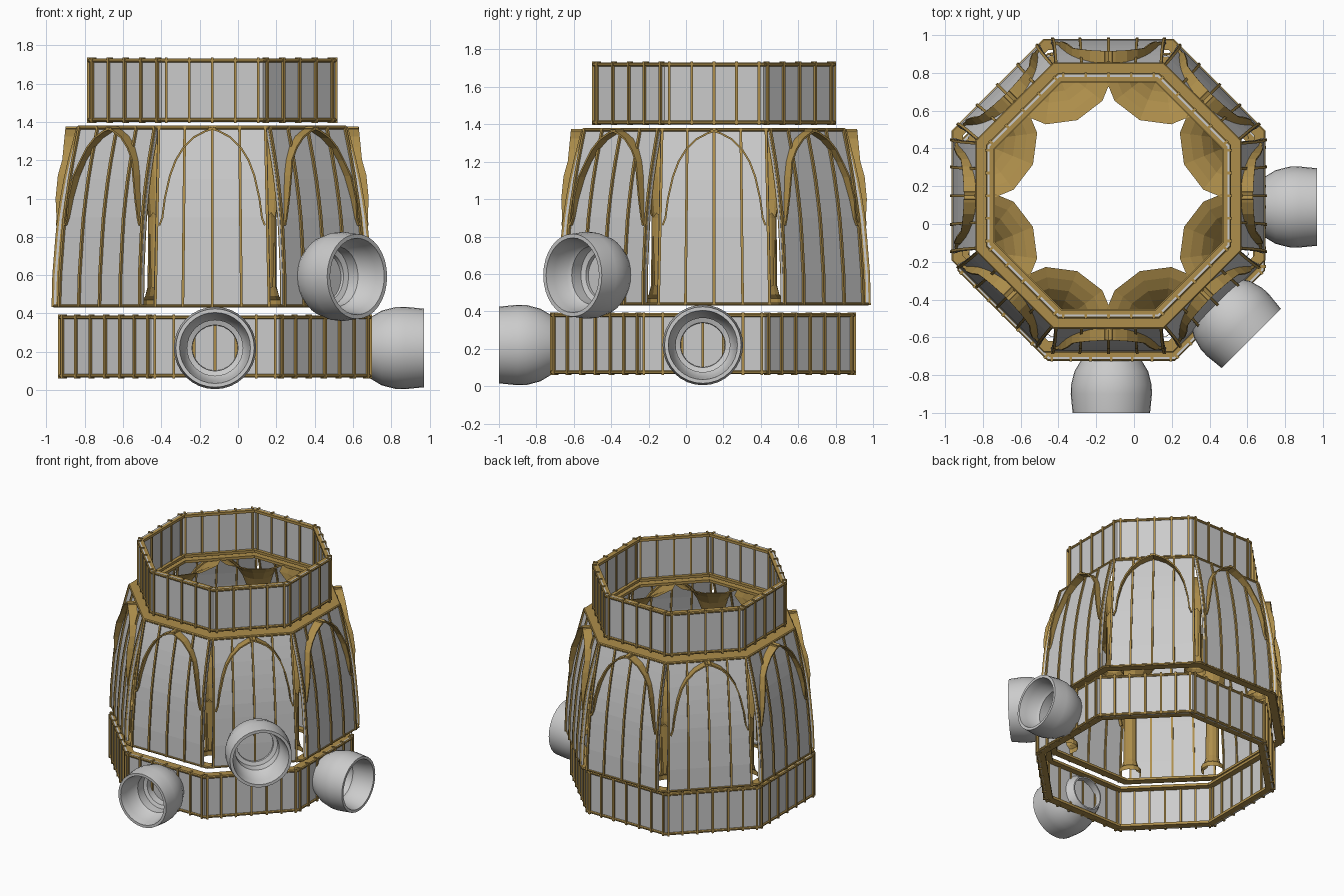
import bpy, bmesh, math
from mathutils import Matrix, Vector

if "Cube" in bpy.data.objects:
    bpy.data.objects.remove(bpy.data.objects["Cube"])

gold = bpy.data.materials.new("gold")
gold.diffuse_color = (0.42, 0.27, 0.07, 1)
gold.use_nodes = True
gold.node_tree.nodes["Principled BSDF"].inputs["Base Color"].default_value = gold.diffuse_color
T8 = math.tan(math.pi / 8)
BODY, BASE = Vector((-.135, .15, 0)), Vector((-.12, .09, 0))


def finish(name, bm, mat=None, smooth=False, thick=0):
    bmesh.ops.recalc_face_normals(bm, faces=bm.faces)
    me = bpy.data.meshes.new(name)
    bm.to_mesh(me)
    bm.free()
    ob = bpy.data.objects.new(name, me)
    bpy.context.collection.objects.link(ob)
    if mat:
        me.materials.append(mat)
    if thick:
        m = ob.modifiers.new("thickness", 'SOLIDIFY')
        m.thickness, m.offset = thick, 0
    if smooth:
        bpy.context.view_layer.objects.active = ob
        ob.select_set(True)
        bpy.ops.object.shade_smooth_by_angle(angle=math.radians(30))
        ob.select_set(False)
    return ob


def point(c, k, u, a, z):
    # point on octagon side k: u along the side, a outward, z up
    t = k * math.pi / 4
    return c + Vector((a * math.cos(t) - u * math.sin(t), a * math.sin(t) + u * math.cos(t), z))


def lathe(bm, prof, n, mat, closed=False, phase=0):
    rows = []
    for r, z in prof:
        rows.append([bm.verts.new(mat @ Vector((r * math.cos(phase + i * math.tau / n),
                                                r * math.sin(phase + i * math.tau / n), z))) for i in range(n)])
    pairs = list(zip(rows, rows[1:])) + ([(rows[-1], rows[0])] if closed else [])
    for p, q in pairs:
        for i in range(n):
            j = (i + 1) % n
            bm.faces.new((p[i], p[j], q[j], q[i]))


def octo(bm, prof, c, closed=False):
    s = 1 / math.cos(math.pi / 8)
    lathe(bm, [(a * s, z) for a, z in prof], 8, Matrix.Translation(c), closed, math.pi / 8)


def strip(bm, c, k, path, hw):
    # bar along (u, a_in, a_out, z), widened sideways in the plane of the wall
    rows = []
    for i, (u, ai, ao, z) in enumerate(path):
        p, q = path[max(i - 1, 0)], path[min(i + 1, len(path) - 1)]
        d = Vector((q[0] - p[0], q[3] - p[3])).normalized() * hw
        rows.append([bm.verts.new(point(c, k, u + s * d.y, a, z - s * d.x))
                     for s, a in ((-1, ai), (1, ai), (1, ao), (-1, ao))])
    for p, q in zip(rows, rows[1:]):
        for i in range(4):
            j = (i + 1) % 4
            bm.faces.new((p[i], p[j], q[j], q[i]))
    bm.faces.new(rows[0])
    bm.faces.new(rows[-1])


def rail(bm, c, a0, a1, z0, z1):
    b = .006
    octo(bm, [(a0, z0), (a1 - b, z0), (a1, z0 + b), (a1, z1 - b), (a1 - b, z1), (a0, z1)], c, True)


# Straight octagonal rings: panels, ribs and rails
def ring(name, c, a, z0, z1, us, depth):
    bm = bmesh.new()
    octo(bm, [(a, z0), (a, z1)], c)
    finish(name + "_panels", bm, thick=.012)
    bm = bmesh.new()
    for k in range(8):
        for u in us:
            strip(bm, c, k, [(u, a - .015, a + .018, z0 - .005), (u, a - .015, a + .018, z1 + .005)], .007)
    rail(bm, c, a - depth, a + .014, z0, z0 + .02)
    rail(bm, c, a - depth, a + .014, z1 - .02, z1)
    finish(name + "_frame", bm, gold)


ring("upper_ring", BODY, .635, 1.40, 1.73, [-.24, -.12, 0, .12, .24], .03)
ring("lower_ring", BASE, .80, .065, .39, [-.315, -.215, -.11, 0, .11, .215, .315], .05)

# Curved body wall
WALL = [(.82, .435), (.816, .6), (.80, .8), (.79, .9), (.775, 1.0), (.757, 1.1),
        (.735, 1.2), (.712, 1.29), (.69, 1.375)]


def wall_a(z):
    for (a0, z0), (a1, z1) in zip(WALL, WALL[1:]):
        if z <= z1:
            return a0 + (a1 - a0) * (z - z0) / (z1 - z0)
    return WALL[-1][0]


def half_width(z):
    return .306 - .02 * (z - .435) / .94


bm = bmesh.new()
for k in range(8):
    rows = [[bm.verts.new(point(BODY, k, s * half_width(z), a, z)) for s in (-1, 1)] for a, z in WALL]
    for p, q in zip(rows, rows[1:]):
        bm.faces.new((p[0], p[1], q[1], q[0]))
finish("body_panels", bm, thick=.012)

bm = bmesh.new()
for k in range(8):
    for f in (-.97, -.5, 0, .5, .97):
        strip(bm, BODY, k, [(f * half_width(z), a - .015, a + .018, z) for a, z in WALL], .007)
rail(bm, BODY, .77, .83, .43, .448)
rail(bm, BODY, .60, .705, 1.36, 1.38)
finish("body_frame", bm, gold)

# Pointed arches standing proud of each wall face
FAN = [(.045, .9), (.058, 1.0), (.085, 1.12), (.115, 1.2), (.155, 1.265), (.21, 1.32), (.27, 1.352), (.325, 1.37)]
bm = bmesh.new()
for k in range(8):
    for s in (-1, 1):
        path = []
        for r, z in [(.03, .86)] + FAN:
            out = max(wall_a(z) + .012, .765 + (1.37 - z) * .1) + (.015 if .95 < z < 1.15 else 0)
            path.append((s * (.305 - r), wall_a(z) - .03, out, z))
        strip(bm, BODY, k, path, .005)
finish("wall_arches", bm, gold)

# Inner columns flaring into fan vaults at the eight corners
bm = bmesh.new()
for k in range(8):
    one = bmesh.new()
    c = point(BODY, k, .70 * T8, .70, 0)
    lathe(one, [(.08, .435), (.08, .47), (.06, .49), (.047, .54)] + FAN, 12,
          Matrix.Translation(c), phase=k * math.pi / 4 + math.pi / 8)
    for j in (k, k + 1):
        n = point(Vector(), j, 0, 1, 0)
        bmesh.ops.bisect_plane(one, geom=one.verts[:] + one.edges[:] + one.faces[:],
                               plane_co=BODY + n * .745, plane_no=n, clear_outer=True)
        # the spread of the fan stops at the inclined wall
        tilt = (n * .46 + Vector((0, 0, .1))).normalized()
        bmesh.ops.bisect_plane(one, geom=one.verts[:] + one.edges[:] + one.faces[:],
                               plane_co=BODY + n * .69 + Vector((0, 0, 1.375)), plane_no=tilt, clear_outer=True)
    tmp = bpy.data.meshes.new("tmp")
    one.to_mesh(tmp)
    one.free()
    bm.from_mesh(tmp)
    bpy.data.meshes.remove(tmp)
finish("fan_vault_columns", bm, gold)

# Hollow nozzles: closed profile of outer skin, lip and stepped bore
NOZZLE = [(.125, 0), (.165, .08), (.195, .13), (.213, .20), (.215, .25), (.205, .35),
          (.185, .35), (.175, .30), (.16, .22), (.145, .20), (.145, .13), (.12, .12), (.115, 0)]


def nozzle(name, c, deg, dist, z, s=1.0):
    t = math.radians(deg)
    d = Vector((math.cos(t), math.sin(t), 0))
    m = Matrix.Translation(c + d * dist + Vector((0, 0, z))) @ d.to_track_quat('Z', 'Y').to_matrix().to_4x4()
    bm = bmesh.new()
    lathe(bm, [(r * s, h) for r, h in NOZZLE], 32, m, True)
    finish(name, bm, smooth=True)


nozzle("front_nozzle", BASE, -90, .74, .22)
nozzle("right_nozzle", BASE, 0, .74, .22)
nozzle("corner_nozzle", BODY, -45, .72, .593, 1.08)
